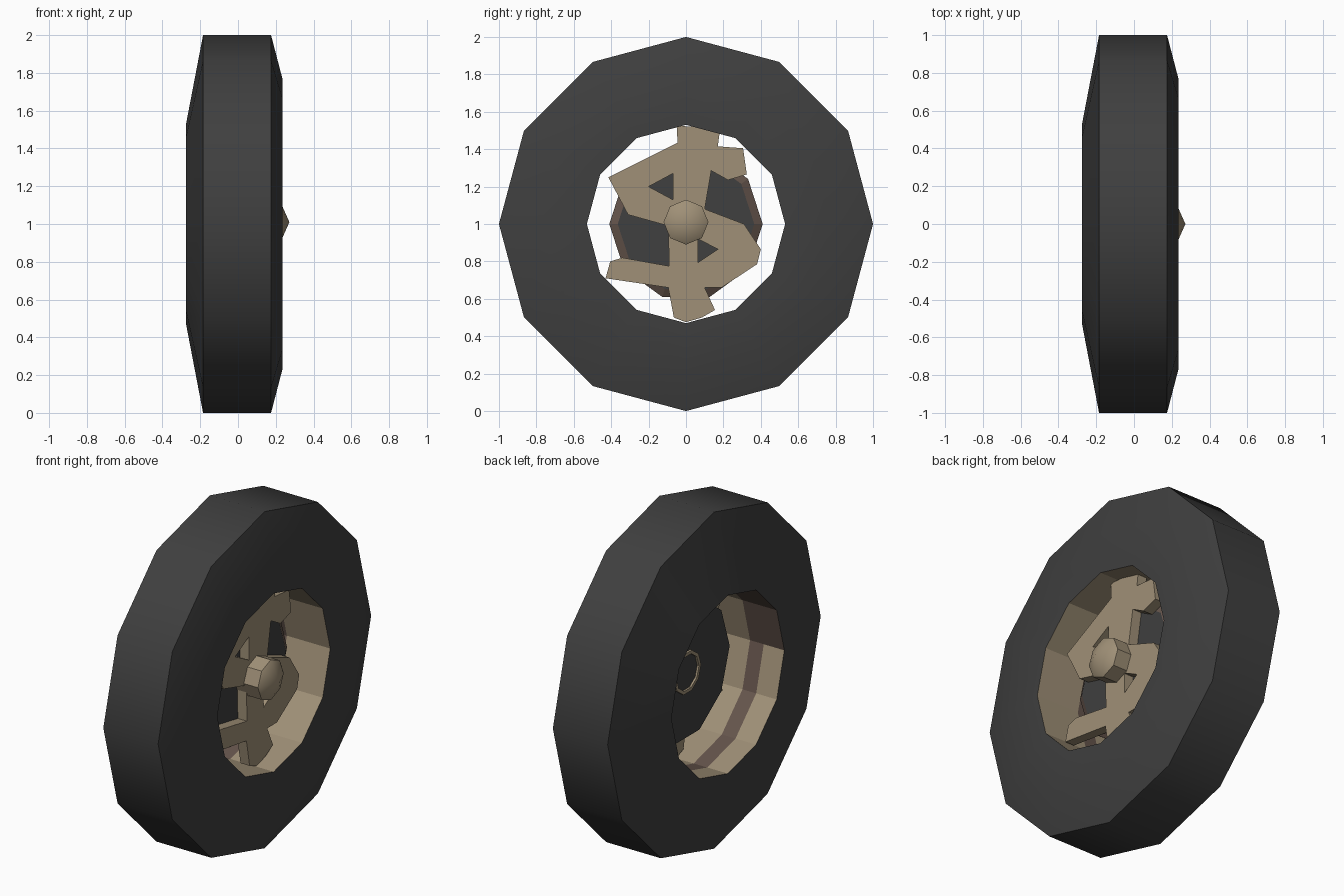
import bpy, bmesh, math
from mathutils import Matrix

if "Cube" in bpy.data.objects:
    bpy.data.objects.remove(bpy.data.objects["Cube"])


def material(name, rgb):
    m = bpy.data.materials.new(name)
    m.diffuse_color = (*rgb, 1)
    m.use_nodes = True
    m.node_tree.nodes["Principled BSDF"].inputs["Base Color"].default_value = m.diffuse_color
    return m


RUBBER = material("dark rubber grey", (0.05, 0.05, 0.05))
TAN = material("tan metal", (0.35, 0.28, 0.185))
BROWN = material("dark brown metal", (0.13, 0.09, 0.072))


def revolve(name, profile, sides, mats, bands=None, cz=1.0, smooth=None, rule=None):
    """Spin (x, radius) points round the axle; list from +x to -x for outward faces."""
    bm = bmesh.new()
    rings = []
    for x, r in profile:
        rings.append([bm.verts.new((x, r * math.cos(2 * math.pi * j / sides),
                                    cz + r * math.sin(2 * math.pi * j / sides)))
                      for j in range(sides)])
    for i in range(len(rings) - 1):
        for j in range(sides):
            k = (j + 1) % sides
            f = bm.faces.new((rings[i][j], rings[i + 1][j], rings[i + 1][k], rings[i][k]))
            f.material_index = bands[i] if bands else 0
            if rule:
                f.material_index = rule(i, j, f.material_index)
    bmesh.ops.remove_doubles(bm, verts=bm.verts, dist=1e-5)
    me = bpy.data.meshes.new(name)
    bm.to_mesh(me)
    bm.free()
    for m in mats:
        me.materials.append(m)
    ob = bpy.data.objects.new(name, me)
    bpy.context.collection.objects.link(ob)
    if smooth:
        bpy.ops.object.select_all(action='DESELECT')
        ob.select_set(True)
        bpy.context.view_layer.objects.active = ob
        bpy.ops.object.shade_smooth_by_angle(angle=math.radians(smooth))
    return ob


# Tyre: flat front wall, bevel, tread, slanted back wall
revolve("tyre", [(0.235, 0.53), (0.235, 0.77), (0.175, 1), (-0.185, 1), (-0.275, 0.53)],
        12, [RUBBER], smooth=40)

# Rim barrel lining the hole, with a brown band and a brown upper back section
revolve("rim_barrel", [(-0.275, 0.53), (-0.14, 0.53), (-0.05, 0.53), (0.235, 0.53)],
        12, [TAN, BROWN], bands=[0, 1, 0],
        rule=lambda i, j, m: 1 if i == 0 and 3 <= j <= 5 else m)

# Brake drum: grey faces, brown bevelled edge
revolve("brake_drum", [(0.06, 0), (0.06, 0.365), (0.035, 0.41), (0.0, 0.41), (0.0, 0)],
        10, [RUBBER, BROWN], bands=[0, 1, 1, 0])

# Axle ring on the back of the drum
revolve("axle_ring", [(0.0, 0.125), (-0.012, 0.125), (-0.012, 0.105), (0.0, 0.105)],
        10, [TAN])

# Hub cap: octagonal with a low pointed nose
revolve("hub_cap", [(0.272, 0), (0.224, 0.108), (0.215, 0.12), (0.06, 0.12)],
        8, [TAN], cz=1.01, smooth=35)

# Spoke plate: irregular cut outline with two triangular holes (y, z from the axle)
outline = [(-0.05, 0.525), (0.05, 0.52), (0.18, 0.49), (0.17, 0.415), (0.305, 0.405),
           (0.325, 0.265), (0.225, 0.235), (0.135, 0.285), (0.1, 0.08), (0.31, 0),
           (0.4, -0.135), (0.38, -0.215), (0.19, -0.34), (0.1, -0.34), (0.155, -0.46),
           (0.085, -0.5), (0, -0.525), (-0.065, -0.5), (-0.095, -0.34), (-0.43, -0.29),
           (-0.405, -0.2), (-0.34, -0.18), (-0.09, -0.225), (-0.095, -0.01),
           (-0.31, 0.05), (-0.415, 0.25), (-0.045, 0.435)]
holes = [[(-0.2, 0.2), (-0.07, 0.27), (-0.07, 0.13)],
         [(0.065, -0.08), (0.17, -0.135), (0.065, -0.205)]]
cu = bpy.data.curves.new("spoke_outline", 'CURVE')
cu.dimensions = '2D'
cu.fill_mode = 'BOTH'
cu.extrude = 0.03
for loop in [outline] + holes:
    sp = cu.splines.new('POLY')
    sp.points.add(len(loop) - 1)
    for p, (a, b) in zip(sp.points, loop):
        p.co = (a, b, 0, 1)
    sp.use_cyclic_u = True
tmp = bpy.data.objects.new("spoke_outline", cu)
bpy.context.collection.objects.link(tmp)
bpy.context.view_layer.update()
me = bpy.data.meshes.new_from_object(tmp.evaluated_get(bpy.context.evaluated_depsgraph_get()))
bpy.data.objects.remove(tmp)
bm = bmesh.new()
bm.from_mesh(me)
bmesh.ops.remove_doubles(bm, verts=bm.verts, dist=1e-5)
bmesh.ops.recalc_face_normals(bm, faces=bm.faces)
for f in bm.faces:
    c = f.calc_center_median()
    wall = abs(f.normal.z) < 0.5
    in_hole = any(min(p[0] for p in h) - 0.01 < c.x < max(p[0] for p in h) + 0.01 and
                  min(p[1] for p in h) - 0.01 < c.y < max(p[1] for p in h) + 0.01 for h in holes)
    f.material_index = (2 if in_hole else 1) if wall else 0
    f.smooth = False
# local x, y, z become world y, z, x
bm.transform(Matrix(((0, 0, 1, 0.092), (1, 0, 0, 0), (0, 1, 0, 1), (0, 0, 0, 1))))
bm.to_mesh(me)
bm.free()
me.materials.clear()
for m in (TAN, RUBBER, BROWN):
    me.materials.append(m)
me.name = "spoke_plate"
bpy.context.collection.objects.link(bpy.data.objects.new("spoke_plate", me))
